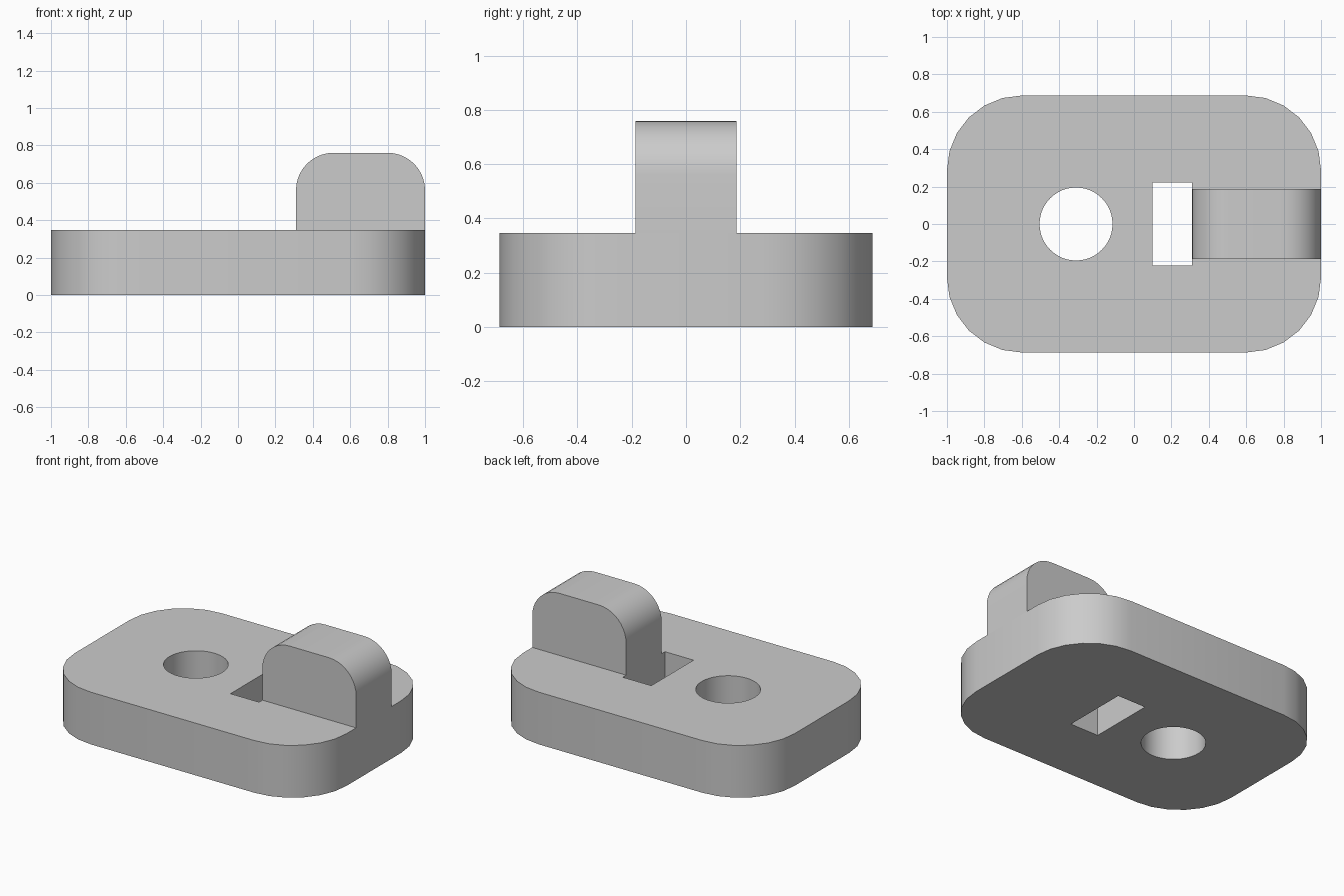
import bpy, bmesh
from math import cos, sin, pi, radians
from mathutils import Vector

old = bpy.data.objects.get("Cube")
if old:
    bpy.data.objects.remove(old, do_unlink=True)

grey = bpy.data.materials.new("plain grey")
grey.use_nodes = True
colour = (0.6, 0.6, 0.6, 1)
grey.diffuse_color = colour
grey.node_tree.nodes["Principled BSDF"].inputs["Base Color"].default_value = colour


def arc(cx, cy, r, start, end, steps):
    angles = [radians(start + (end - start) * i / steps) for i in range(steps + 1)]
    return [(cx + r * cos(a), cy + r * sin(a)) for a in angles]


def prism(name, outline, place, travel):
    """Extrude a closed 2D outline, placed in space by a function."""
    bm = bmesh.new()
    face = bm.faces.new([bm.verts.new(place(u, v)) for u, v in outline])
    new = bmesh.ops.extrude_face_region(bm, geom=[face])["geom"]
    verts = [g for g in new if isinstance(g, bmesh.types.BMVert)]
    bmesh.ops.translate(bm, verts=verts, vec=Vector(travel))
    bmesh.ops.recalc_face_normals(bm, faces=bm.faces)
    mesh = bpy.data.meshes.new(name)
    bm.to_mesh(mesh)
    bm.free()
    mesh.materials.append(grey)
    obj = bpy.data.objects.new(name, mesh)
    bpy.context.collection.objects.link(obj)
    return obj


def activate(obj):
    bpy.ops.object.select_all(action="DESELECT")
    obj.select_set(True)
    bpy.context.view_layer.objects.active = obj


def cut(target, cutter):
    mod = target.modifiers.new(cutter.name, "BOOLEAN")
    mod.operation = "DIFFERENCE"
    mod.solver = "EXACT"
    mod.object = cutter
    activate(target)
    bpy.ops.object.modifier_apply(modifier=mod.name)
    bpy.data.objects.remove(cutter, do_unlink=True)


half_x, half_y, thick, corner = 1.0, 0.687, 0.347, 0.4

# Base plate with rounded corners
outline = []
for i, (sx, sy) in enumerate([(1, 1), (-1, 1), (-1, -1), (1, -1)]):
    outline += arc(sx * (half_x - corner), sy * (half_y - corner), corner,
                   90 * i, 90 * i + 90, 6)
base = prism("base_plate", outline, lambda u, v: (u, v, 0), (0, 0, thick))

# Round hole and rectangular slot through the plate
below = lambda u, v: (u, v, -0.2)
hole = prism("round_hole", arc(-0.31, 0, 0.195, 0, 360, 48)[:-1], below, (0, 0, 1))
slot_outline = [(0.1, -0.222), (0.31, -0.222), (0.31, 0.222), (0.1, 0.222)]
slot = prism("slot", slot_outline, below, (0, 0, 1))
cut(base, hole)
cut(base, slot)

# Upright tab with rounded top corners
left, right, top, r, half_w = 0.31, 1.0, 0.76, 0.2, 0.187
tab_outline = [(left, thick), (right, thick)]
tab_outline += arc(right - r, top - r, r, 0, 90, 10)
tab_outline += arc(left + r, top - r, r, 90, 180, 10)
tab = prism("upright_tab", tab_outline, lambda u, v: (u, -half_w, v), (0, 2 * half_w, 0))

for obj in (base, tab):
    activate(obj)
    bpy.ops.object.shade_smooth_by_angle(angle=radians(30))
